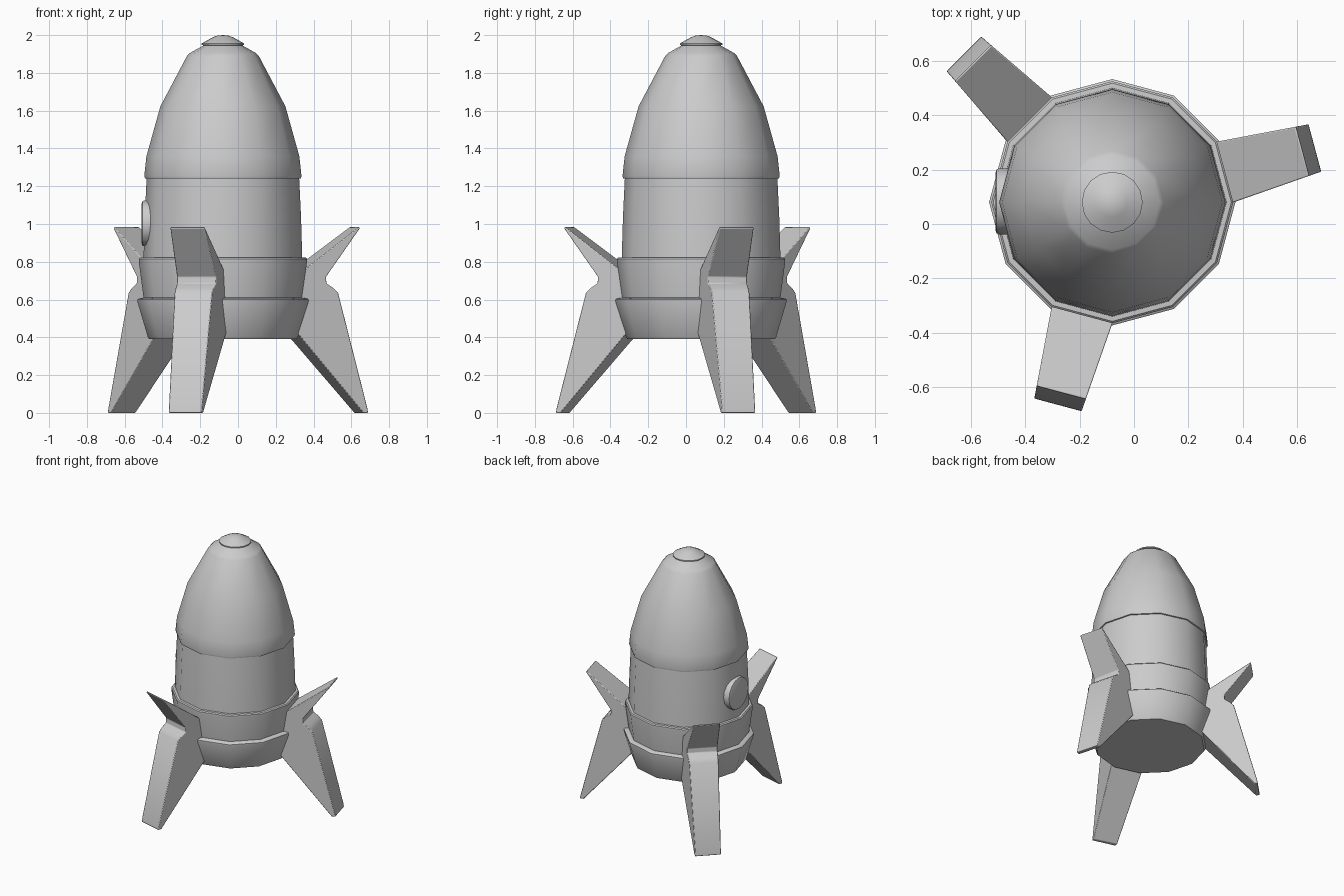
import bpy, bmesh
from math import sin, cos, pi, radians
from mathutils import Matrix, Vector

if "Cube" in bpy.data.objects:
    bpy.data.objects.remove(bpy.data.objects["Cube"])

AXIS = Vector((-0.08, 0.08, 0))


def finish(name, bm, bevel=0, angle=40):
    bmesh.ops.recalc_face_normals(bm, faces=bm.faces)
    mesh = bpy.data.meshes.new(name)
    bm.to_mesh(mesh)
    bm.free()
    ob = bpy.data.objects.new(name, mesh)
    bpy.context.collection.objects.link(ob)
    bpy.ops.object.select_all(action='DESELECT')
    ob.select_set(True)
    bpy.context.view_layer.objects.active = ob
    if bevel:
        mod = ob.modifiers.new("soft_edges", 'BEVEL')
        mod.width = bevel
        mod.segments = 2
        mod.limit_method = 'ANGLE'
        mod.angle_limit = radians(35)
    bpy.ops.object.shade_smooth_by_angle(angle=radians(angle))
    return ob


def lathe(name, profile, sides=12, cap_bottom=False, matrix=None):
    """Revolve (radius, height) points; a zero radius becomes a pole."""
    bm = bmesh.new()
    rings = []
    for r, z in profile:
        count = sides if r > 0 else 1
        rings.append([bm.verts.new((r * cos(2 * pi * i / sides), r * sin(2 * pi * i / sides), z))
                      for i in range(count)])
    for a, b in zip(rings, rings[1:]):
        for i in range(sides):
            j = (i + 1) % sides
            if len(b) == 1:
                bm.faces.new((a[i], a[j], b[0]))
            else:
                bm.faces.new((a[i], a[j], b[j], b[i]))
    if cap_bottom:
        bm.faces.new(rings[0][::-1])
    bmesh.ops.transform(bm, matrix=matrix or Matrix.Translation(AXIS), verts=bm.verts)
    return finish(name, bm)


# Body sections, stacked from the bottom up
lathe("lower_skirt", [(0.39, 0.39), (0.397, 0.40), (0.453, 0.59), (0.453, 0.6),
                      (0.447, 0.605), (0.42, 0.61)], cap_bottom=True)
lathe("upper_skirt", [(0.42, 0.61), (0.445, 0.80), (0.445, 0.815), (0.438, 0.822), (0.42, 0.823)])
lathe("hull", [(0.42, 0.823), (0.414, 1.03), (0.404, 1.24)])
lathe("nose", [(0.404, 1.24), (0.413, 1.242), (0.416, 1.255), (0.405, 1.358), (0.331, 1.623),
               (0.19, 1.89), (0.175, 1.905), (0.10, 1.947)])

# Rounded button on the tip
lathe("nose_cap", [(0.10, 1.945), (0.112, 1.948), (0.112, 1.956), (0.055, 1.988), (0.03, 1.997), (0, 2.0)],
      sides=16)

# Porthole on the left side
port = Matrix.Translation((-0.46, 0.083, 1.003)) @ Matrix.Rotation(-pi / 2, 4, 'Y')
lathe("porthole", [(0.122, 0), (0.122, 0.035), (0.118, 0.045), (0.105, 0.05), (0, 0.05)],
      sides=16, matrix=port)

# Three fin legs: side outline of (distance from axis, height), narrowing outward
OUTLINE = [(0.37, 0.43), (0.745, 0.0), (0.772, 0.0), (0.77, 0.02), (0.605, 0.635), (0.58, 0.66),
           (0.54, 0.685), (0.537, 0.72), (0.727, 0.978), (0.722, 0.985), (0.37, 0.725)]


def leg(name, angle):
    bm = bmesh.new()
    sides = []
    for s in (-1, 1):
        sides.append([bm.verts.new((r, s * (0.121 - 0.075 * (r - 0.36)), z)) for r, z in OUTLINE])
        bm.faces.new(sides[-1])
    for i in range(len(OUTLINE)):
        j = (i + 1) % len(OUTLINE)
        bm.faces.new((sides[0][i], sides[0][j], sides[1][j], sides[1][i]))
    place = Matrix.Translation(AXIS) @ Matrix.Rotation(radians(angle), 4, 'Z')
    bmesh.ops.transform(bm, matrix=place, verts=bm.verts)
    finish(name, bm, bevel=0.008)


for name, angle in (("right_leg", 15), ("back_left_leg", 135), ("front_leg", 255)):
    leg(name, angle)
